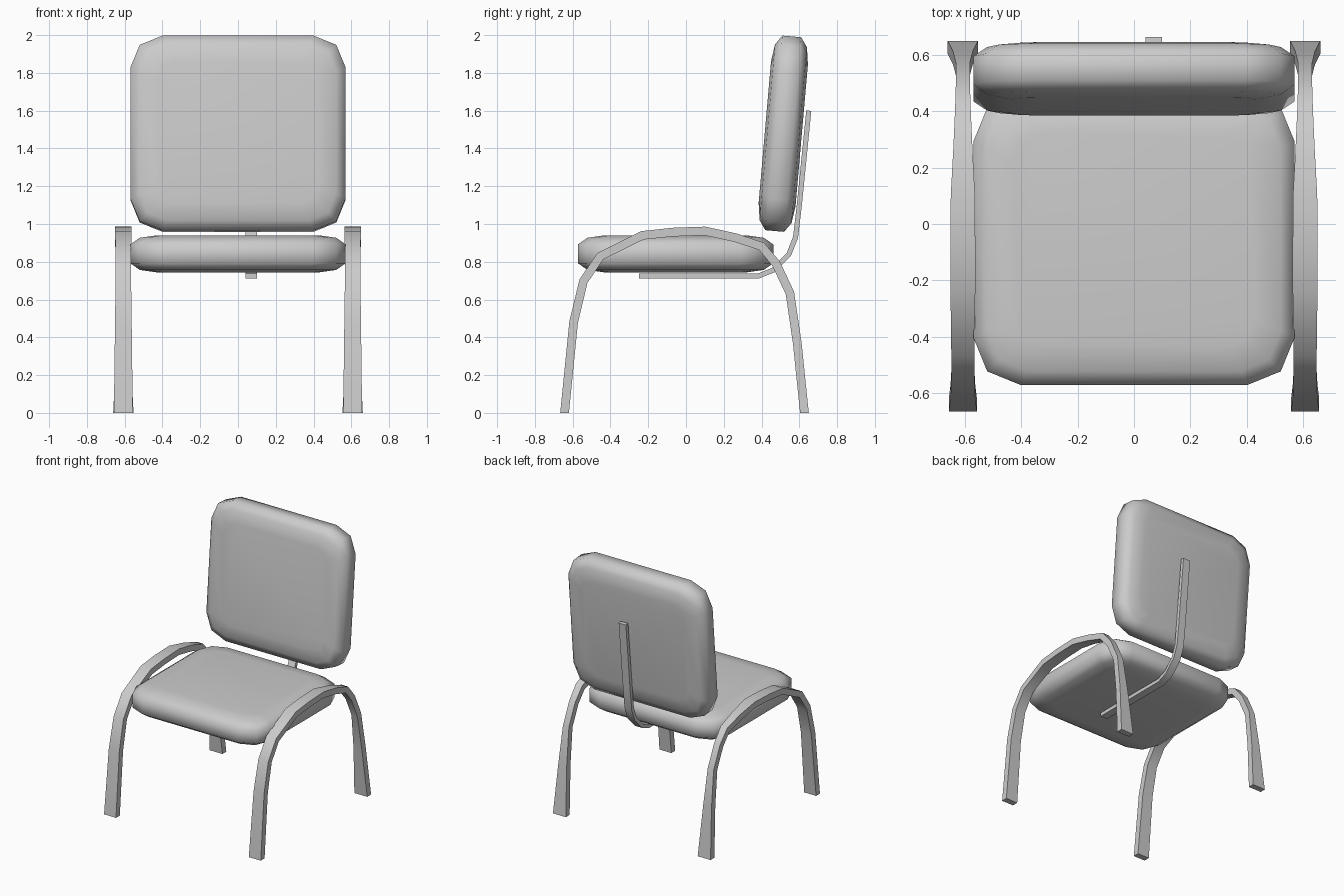
import bpy, bmesh, math
from mathutils import Vector, Matrix

if "Cube" in bpy.data.objects:
    bpy.data.objects.remove(bpy.data.objects["Cube"])


def finish(name, bm, smooth_angle, matrix=None):
    if matrix:
        bm.transform(matrix)
    bmesh.ops.recalc_face_normals(bm, faces=bm.faces)
    mesh = bpy.data.meshes.new(name)
    bm.to_mesh(mesh)
    bm.free()
    ob = bpy.data.objects.new(name, mesh)
    bpy.context.collection.objects.link(ob)
    bpy.ops.object.select_all(action='DESELECT')
    ob.select_set(True)
    bpy.context.view_layer.objects.active = ob
    bpy.ops.object.shade_smooth_by_angle(angle=math.radians(smooth_angle))
    return ob


def loft(bm, rings):
    """Bridge closed rings of equal size and cap both ends."""
    vs = [[bm.verts.new(p) for p in ring] for ring in rings]
    n = len(vs[0])
    for a, b in zip(vs, vs[1:]):
        for i in range(n):
            j = (i + 1) % n
            bm.faces.new((a[i], a[j], b[j], b[i]))
    bm.faces.new(vs[0])
    bm.faces.new(vs[-1])


def outline(hx, hy, inset, z):
    """Rectangle with each corner cut by three points."""
    x, y = hx - inset, hy - inset
    r = 0.17 - inset * 0.55
    q = r * 0.29
    pts = []
    for sx, sy, flip in ((1, 1, 0), (-1, 1, 1), (-1, -1, 0), (1, -1, 1)):
        c = [(x, y - r), (x - q, y - q), (x - r, y)]
        if flip:
            c.reverse()
        pts += [Vector((sx * a, sy * b, z)) for a, b in c]
    return pts


def cushion(name, matrix):
    bm = bmesh.new()
    levels = [(0.14, -0.098), (0.05, -0.085), (0, -0.05),
              (0, 0.05), (0.05, 0.085), (0.14, 0.098)]
    loft(bm, [outline(0.57, 0.517, i, z) for i, z in levels])
    return finish(name, bm, 60, matrix)


def bar(name, x, path, thick):
    """Flat bar along a (y, z, width) path in the side plane."""
    bm = bmesh.new()
    rings = []
    pts = [Vector((0, y, z)) for y, z, w in path]
    for i, (y, z, w) in enumerate(path):
        d_in = (pts[i] - pts[max(i - 1, 0)]).normalized()
        d_out = (pts[min(i + 1, len(pts) - 1)] - pts[i]).normalized()
        t = (d_in + d_out).normalized()
        n = Vector((0, -t.z, t.y)) * thick / 2
        if z == 0:  # level feet
            n = Vector((0, math.copysign(thick / 2, n.y), 0))
        s = Vector((w / 2, 0, 0))
        c = pts[i] + Vector((x, 0, 0))
        rings.append([c - s - n, c + s - n, c + s + n, c - s + n])
    loft(bm, rings)
    return finish(name, bm, 35)


# Seat and tilted backrest share one cushion shape
cushion("seat", Matrix.Translation((0, -0.055, 0.842)))
cushion("backrest", Matrix.Translation((0, 0.515, 1.478))
        @ Matrix.Rotation(math.radians(85), 4, 'X'))

# Arched side frames, front foot to rear foot
arch = [(-0.643, 0, 0.10), (-0.595, 0.48, 0.088), (-0.543, 0.697, 0.082),
        (-0.453, 0.83, 0.082), (-0.23, 0.94, 0.088), (-0.07, 0.957, 0.088),
        (0.10, 0.963, 0.086), (0.26, 0.928, 0.068), (0.40, 0.882, 0.055),
        (0.477, 0.79, 0.05), (0.55, 0.635, 0.05), (0.589, 0.37, 0.07),
        (0.627, 0, 0.108)]
for side, label in ((-1, "left"), (1, "right")):
    bar(label + "_leg_frame", side * 0.607, arch, 0.046)

# Bent support strap joining seat and backrest
strap = [(-0.25, 0.725, 0.06), (0.385, 0.725, 0.06), (0.46, 0.755, 0.06),
         (0.545, 0.84, 0.06), (0.58, 0.93, 0.06), (0.60, 1.1, 0.06),
         (0.65, 1.6, 0.06)]
bar("back_support", 0.07, strap, 0.027)
